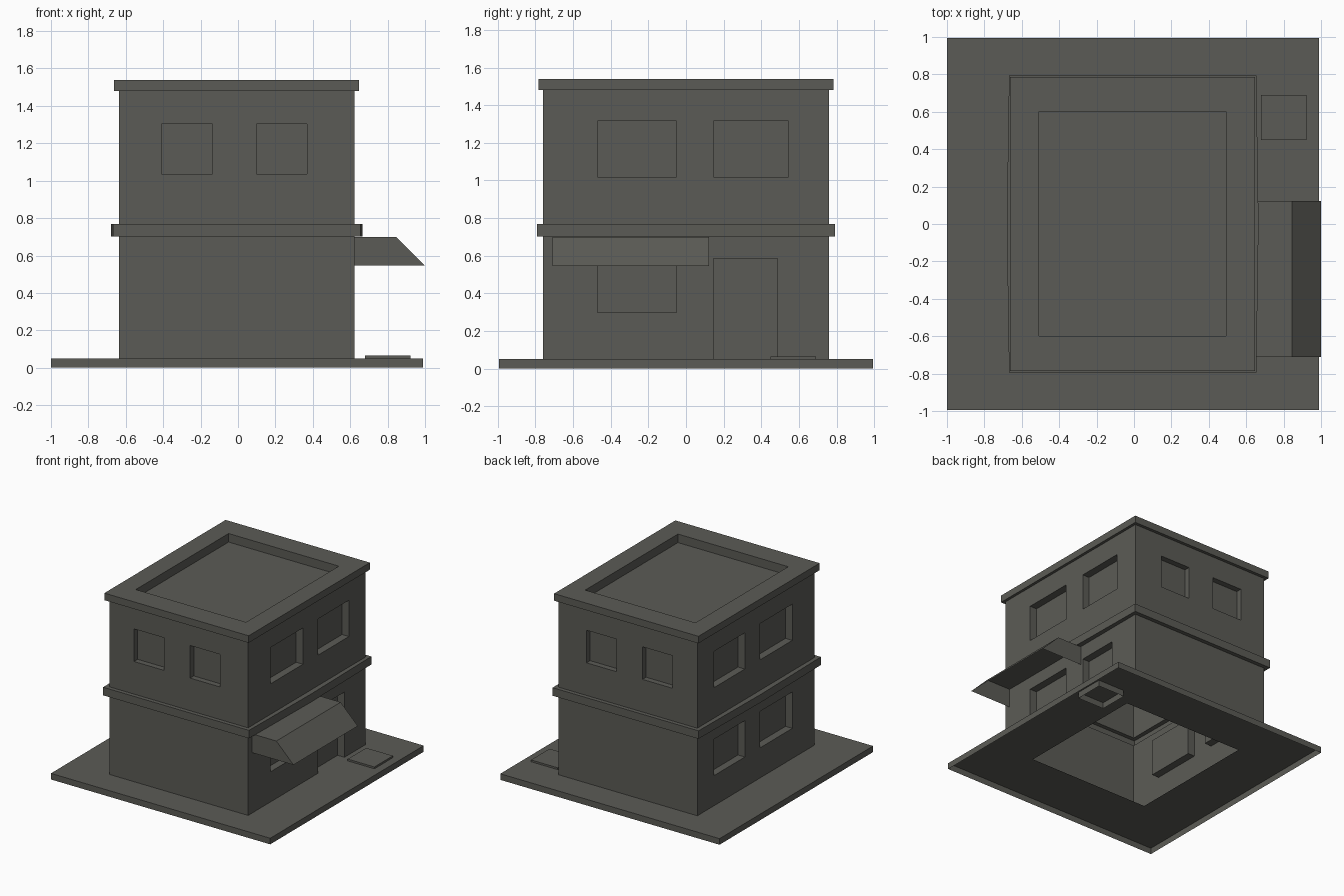
import bpy, bmesh
from mathutils import Vector

if "Cube" in bpy.data.objects:
    bpy.data.objects.remove(bpy.data.objects["Cube"])

stone = bpy.data.materials.new("dark_stone_grey")
stone.diffuse_color = (0.105, 0.105, 0.092, 1)
stone.use_nodes = True
stone.node_tree.nodes["Principled BSDF"].inputs["Base Color"].default_value = stone.diffuse_color

X0, X1, Y0, Y1 = -0.635, 0.624, -0.76, 0.76      # wall outline


def finish(name, bm):
    bmesh.ops.remove_doubles(bm, verts=bm.verts, dist=0.0005)
    bmesh.ops.dissolve_limit(bm, angle_limit=0.002, verts=bm.verts, edges=bm.edges)
    me = bpy.data.meshes.new(name)
    bm.to_mesh(me)
    bm.free()
    me.materials.append(stone)
    ob = bpy.data.objects.new(name, me)
    bpy.context.collection.objects.link(ob)
    return ob


def rect(x0, x1, y0, y1, z, bulge=0.0):
    """Loop with side midpoints, which can bow outwards slightly."""
    m = (y0 + y1) / 2
    return [(x0, y0, z), (x1, y0, z), (x1 + bulge, m, z),
            (x1, y1, z), (x0, y1, z), (x0 - bulge, m, z)]


def loft(name, loops, cap=False):
    bm = bmesh.new()
    rows = [[bm.verts.new(p) for p in loop] for loop in loops]
    for a, b in zip(rows, rows[1:]):
        for i in range(len(a)):
            j = (i + 1) % len(a)
            bm.faces.new((a[i], a[j], b[j], b[i]))
    if cap:
        bm.faces.new(rows[-1])
    return finish(name, bm)


def wall(name, side, z0, z1, openings=()):
    """Flat wall panel with recessed openings given as (low, high, bottom, top)."""
    d, n, off, lo, hi = {
        "front": (Vector((1, 0, 0)), Vector((0, -1, 0)), -Y0, X0, X1),
        "right": (Vector((0, 1, 0)), Vector((1, 0, 0)), X1, Y0, Y1),
        "back": (Vector((-1, 0, 0)), Vector((0, 1, 0)), Y1, -X1, -X0),
        "left": (Vector((0, -1, 0)), Vector((-1, 0, 0)), -X0, -Y1, -Y0)}[side]
    depth = 0.047 if side in ("front", "back") else 0.062
    if side in ("back", "left"):
        openings = [(-b, -a, c, e) for a, b, c, e in openings]
    us = sorted({lo, hi} | {v for o in openings for v in o[:2]})
    zs = sorted({z0, z1} | {v for o in openings for v in o[2:]})
    bm = bmesh.new()

    def quad(*pts):
        bm.faces.new([bm.verts.new(d * u + n * (off - k) + Vector((0, 0, z)))
                      for u, z, k in pts])

    for a, b in zip(us, us[1:]):
        for c, e in zip(zs, zs[1:]):
            mu, mz = (a + b) / 2, (c + e) / 2
            if not any(o[0] < mu < o[1] and o[2] < mz < o[3] for o in openings):
                quad((a, c, 0), (b, c, 0), (b, e, 0), (a, e, 0))
    for a, b, c, e in openings:
        ring = [(a, c), (b, c), (b, e), (a, e)]
        quad(*[(u, z, depth) for u, z in ring])
        for (u, z), (v, w) in zip(ring, ring[1:] + ring[:1]):
            quad((u, z, 0), (v, w, 0), (v, w, depth), (u, z, depth))
    return finish(name, bm)


# pavement: thin sheet with a downturned rim, open under the building
loft("pavement", [rect(-1, 0.988, -0.994, 0.994, 0),
                  rect(-1, 0.988, -0.994, 0.994, 0.05),
                  rect(-0.553, 0.538, -0.54, 0.56, 0.05)])

# door mat: shallow box open underneath
loft("door_mat", [rect(0.68, 0.922, 0.45, 0.69, 0),
                  rect(0.68, 0.922, 0.45, 0.69, 0.065)], cap=True)

# walls of both floors
end_windows = [(-0.41, -0.137, 1.035, 1.302), (0.098, 0.37, 1.035, 1.302)]
side_windows = [(-0.47, -0.05, 1.018, 1.315), (0.145, 0.545, 1.018, 1.315)]
low_windows = [(a, b, 0.297, 0.595) for a, b, c, e in side_windows]
door = (0.145, 0.487, 0.05, 0.585)
lower = {"front": [], "back": [], "left": low_windows, "right": [low_windows[0], door]}
upper = {"front": end_windows, "back": end_windows,
         "left": side_windows, "right": side_windows}
for side in lower:
    wall("lower_wall_" + side, side, 0.05, 0.702, lower[side])
    wall("upper_wall_" + side, side, 0.768, 1.48, upper[side])

# ledge between the floors
loft("floor_ledge", [rect(X0, X1, Y0, Y1, 0.702),
                     rect(-0.668, 0.654, -0.793, 0.793, 0.702, 0.012),
                     rect(-0.668, 0.654, -0.793, 0.793, 0.768, 0.012),
                     rect(X0, X1, Y0, Y1, 0.768)])

# roof cornice with sunken flat roof
loft("roof", [rect(X0, X1, Y0, Y1, 1.48),
              rect(-0.662, 0.646, -0.785, 0.785, 1.48),
              rect(-0.662, 0.646, -0.785, 0.785, 1.538),
              rect(-0.507, 0.493, -0.6, 0.602, 1.538),
              rect(-0.507, 0.493, -0.6, 0.602, 1.468)], cap=True)

# awning, open underneath
bm = bmesh.new()
profile = [(X1, 0.546), (1.0, 0.546), (0.845, 0.7), (X1, 0.7)]
near, far = [[bm.verts.new((x, y, z)) for x, z in profile] for y in (-0.71, 0.123)]
bm.faces.new(near)
bm.faces.new(far[::-1])
for i in (1, 2):
    bm.faces.new((near[i], far[i], far[i + 1], near[i + 1]))
finish("awning", bm)
